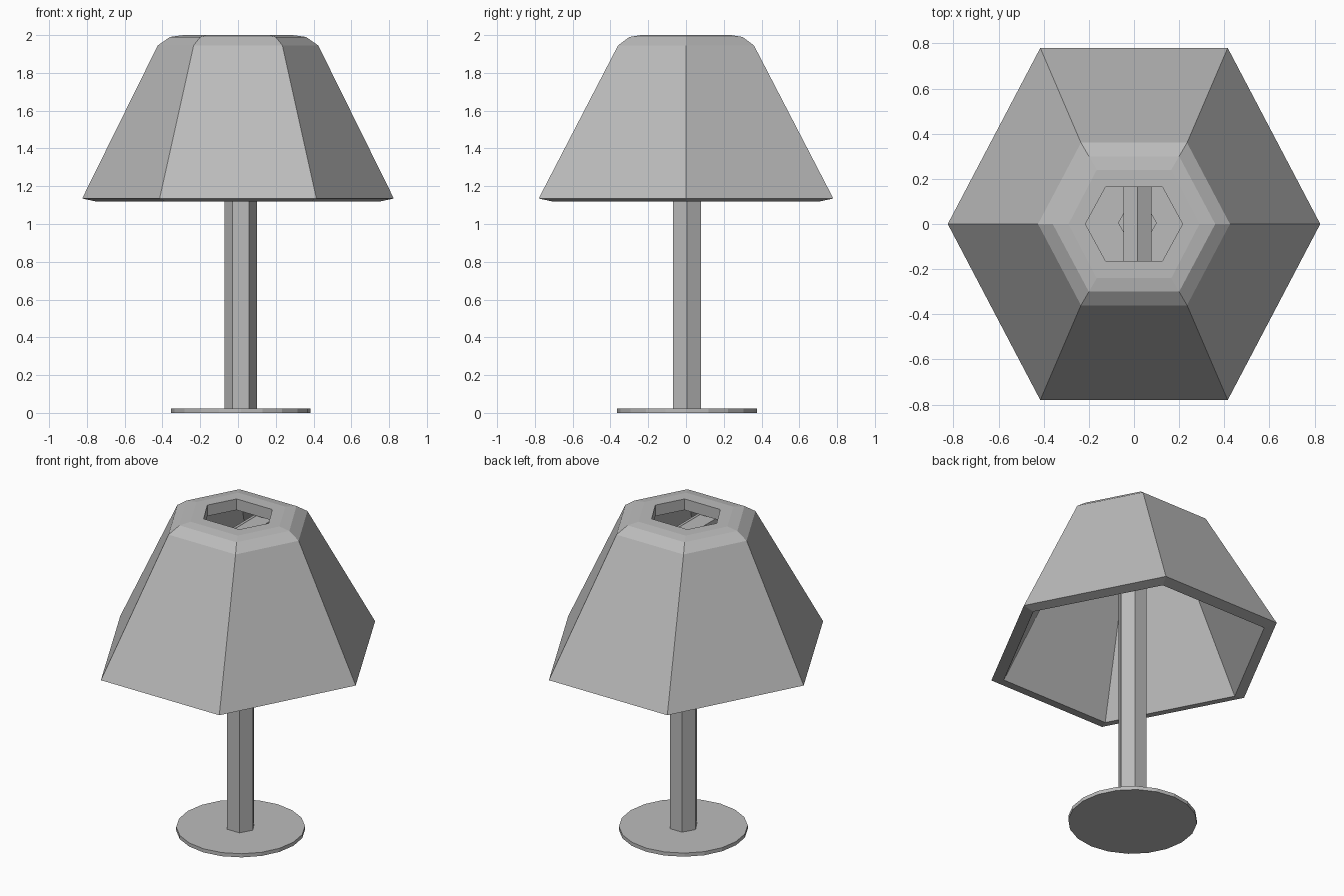
import bpy
import bmesh
import math
from mathutils import Matrix

old = bpy.data.objects.get("Cube")
if old:
    bpy.data.objects.remove(old)

grey = bpy.data.materials.new("plain_grey")
grey.use_nodes = True
colour = (0.5, 0.5, 0.5, 1)
grey.diffuse_color = colour
grey.node_tree.nodes["Principled BSDF"].inputs["Base Color"].default_value = colour


def finish(name, bm):
    bmesh.ops.recalc_face_normals(bm, faces=bm.faces)
    mesh = bpy.data.meshes.new(name)
    bm.to_mesh(mesh)
    bm.free()
    mesh.materials.append(grey)
    obj = bpy.data.objects.new(name, mesh)
    bpy.context.collection.objects.link(obj)
    return obj


def prism(name, sides, radius, length, centre, turn):
    bm = bmesh.new()
    bmesh.ops.create_cone(bm, cap_ends=True, segments=sides, radius1=radius,
                          radius2=radius, depth=length,
                          matrix=Matrix.Translation(centre) @ turn)
    return finish(name, bm)


def hexagon_ring(bm, tip, half_width, half_depth, z):
    corners = [(tip, 0), (half_width, half_depth), (-half_width, half_depth),
               (-tip, 0), (-half_width, -half_depth), (half_width, -half_depth)]
    return [bm.verts.new((x, y, z)) for x, y in corners]


# Hexagonal shade: closed wall running up the outside, over the rim and down inside
profile = [
    (0.825, 0.415, 0.78, 1.135),
    (0.425, 0.235, 0.36, 1.945),
    (0.36, 0.20, 0.30, 1.99),
    (0.29, 0.165, 0.24, 2.0),
    (0.215, 0.125, 0.165, 2.0),
    (0.215, 0.125, 0.165, 1.93),
    (0.345, 0.19, 0.30, 1.93),
    (0.755, 0.38, 0.71, 1.12),
]
bm = bmesh.new()
rings = [hexagon_ring(bm, *row) for row in profile]
for i, lower in enumerate(rings):
    upper = rings[(i + 1) % len(rings)]
    for j in range(6):
        k = (j + 1) % 6
        bm.faces.new((lower[j], lower[k], upper[k], upper[j]))
finish("lamp_shade", bm)

# Stand: round foot and hexagonal pole, both slightly off centre
AXIS_X, AXIS_Y = 0.015, 0.005
upright = Matrix.Rotation(math.radians(90), 4, "Z")
prism("foot_disc", 20, 0.37, 0.023, (AXIS_X, AXIS_Y, 0.0115), upright)
prism("pole", 6, 0.086, 1.86, (AXIS_X, AXIS_Y, 0.94), upright)

# Hexagonal crossbar joining the pole to the shade
lying = Matrix.Rotation(math.radians(90), 4, "X")
prism("shade_crossbar", 6, 0.072, 0.68, (AXIS_X, 0, 1.86), lying)
